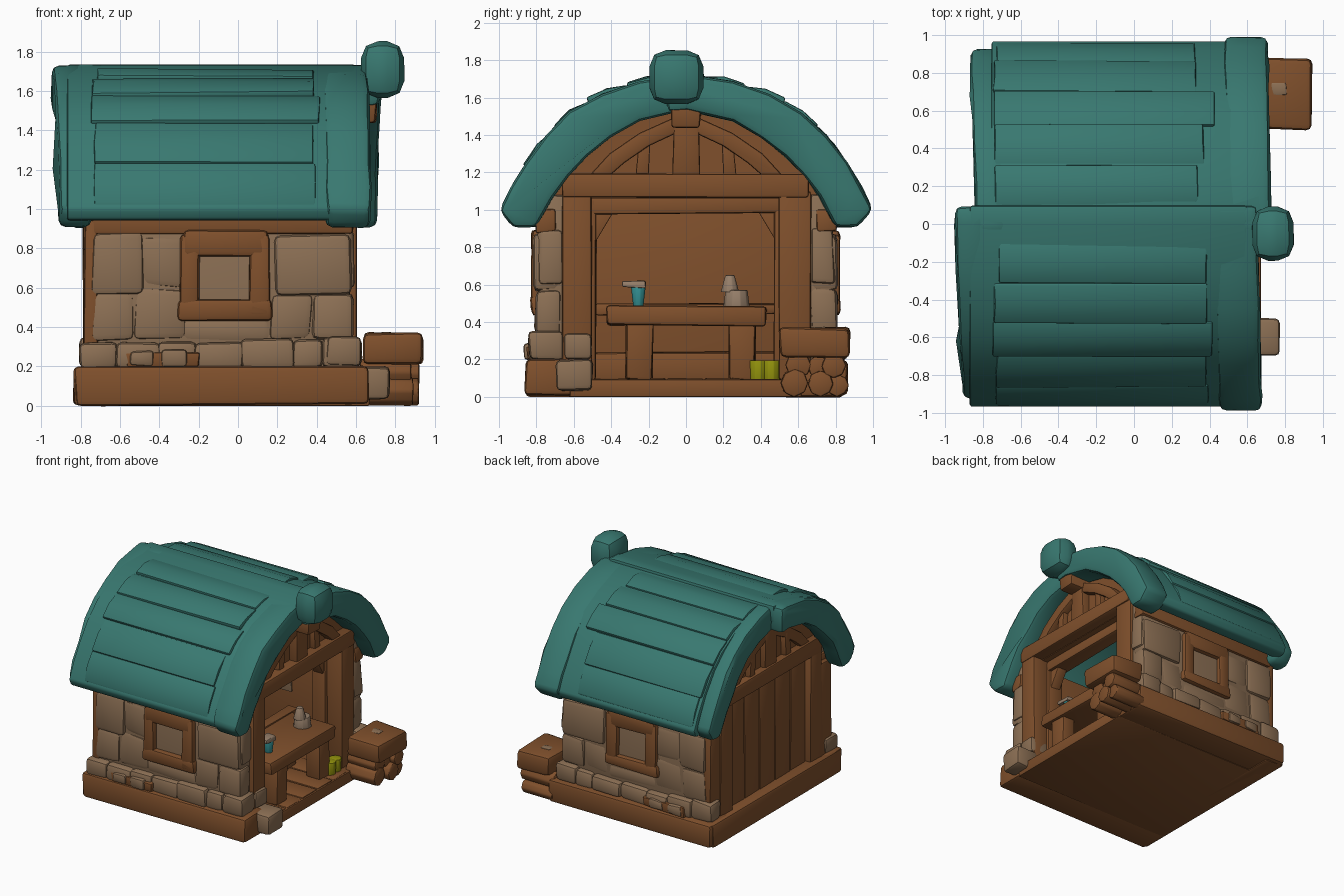
import bpy, bmesh, math, random
from mathutils import Vector
random.seed(4)


def material(name, rgb):
    m = bpy.data.materials.new(name)
    m.diffuse_color = (*rgb, 1)
    return m


TEAL = material("teal roof", (0.040, 0.188, 0.162))
WOOD = material("brown wood", (0.215, 0.080, 0.025))
STONE = material("tan stone", (0.265, 0.162, 0.090))
GREEN = material("olive green", (0.30, 0.30, 0.004))
CYAN = material("cyan cup", (0.035, 0.29, 0.30))
CLAY = material("pale clay", (0.31, 0.215, 0.145))


def finish(name, bm, mat, bevel, jitter=0.0, segments=2):
    for v in bm.verts:
        v.co += Vector([random.uniform(-jitter, jitter) for _ in range(3)])
    bmesh.ops.recalc_face_normals(bm, faces=bm.faces)
    if bevel:
        edges = [e for e in bm.edges if e.calc_face_angle(0) > 0.6]
        bmesh.ops.bevel(bm, geom=edges, offset=bevel, segments=segments,
                        profile=0.5, affect='EDGES', clamp_overlap=True)
    me = bpy.data.meshes.new(name)
    bm.to_mesh(me)
    bm.free()
    me.materials.append(mat)
    ob = bpy.data.objects.new(name, me)
    bpy.context.collection.objects.link(ob)
    return ob


def box(name, x, y, z, mat, bevel=0.015, jitter=0.008, segments=2):
    """Hand-cut block from (min, max) pairs."""
    bm = bmesh.new()
    bmesh.ops.create_cube(bm, size=1)
    for v in bm.verts:
        v.co = [(a + b) / 2 + c * abs(b - a) for (a, b), c in zip((x, y, z), v.co)]
    return finish(name, bm, mat, bevel, jitter, segments)


def prism(name, pts, x0, x1, mat, bevel=0.015, jitter=0.0, skew=0.0):
    """Profile in (y, z) extruded along x; skew slides x with distance from the ridge."""
    bm = bmesh.new()
    a = [bm.verts.new((x0 + skew * abs(y), y, z)) for y, z in pts]
    b = [bm.verts.new((x1 + skew * abs(y), y, z)) for y, z in pts]
    bm.faces.new(a)
    bm.faces.new(b[::-1])
    for i in range(len(a)):
        j = (i + 1) % len(a)
        bm.faces.new((a[i], b[i], b[j], a[j]))
    return finish(name, bm, mat, bevel, jitter)


def cone(name, x, y, z0, z1, r0, r1, mat):
    bm = bmesh.new()
    bmesh.ops.create_cone(bm, cap_ends=True, segments=10, radius1=r0, radius2=r1, depth=z1 - z0)
    bmesh.ops.translate(bm, verts=bm.verts, vec=(x, y, (z0 + z1) / 2))
    return finish(name, bm, mat, 0.004)


def flip(pts, s, k=1.0):
    return [(y * s * k, z) for y, z in pts]


# Base
box("floor", (-0.80, 0.67), (-0.62, 0.62), (0, 0.09), WOOD, 0.01, 0.003)
box("back_sill", (-0.84, -0.66), (-0.84, 0.84), (0, 0.20), WOOD, 0.02)
for i in range(5):
    box("floor_board", (-0.66, 0.66), (-0.5 + i * 0.2, -0.31 + i * 0.2), (0.07, 0.098), WOOD, 0.008, 0.003)

for s, side in ((-1, "front"), (1, "back")):
    def sbox(name, x, y, z, mat, **k):
        return box(side + "_" + name, x, (y[0] * s, y[1] * s), z, mat, **k)

    # Side sill and stone wall
    sbox("sill", (-0.83, 0.66), (0.60, 0.86), (0.005, 0.20), WOOD, bevel=0.025)
    sbox("wall", (-0.72, 0.57), (0.64, 0.785), (0.18, 1.08), STONE, bevel=0.02, jitter=0.003)
    sbox("wall_lining", (-0.70, 0.50), (0.62, 0.66), (0.10, 1.08), WOOD)
    sbox("inner_pane", (-0.20, 0.06), (0.61, 0.63), (0.54, 0.76), STONE, bevel=0.003)
    # Footing stones
    xs = [-0.80, -0.62, -0.40, -0.22, 0.02, 0.28, 0.43, 0.605]
    for a, b in zip(xs, xs[1:]):
        out = 0.845 + random.uniform(-0.02, 0.005)
        top = 0.335 + random.uniform(-0.025, 0.015)
        sbox("footing_stone", (a - 0.006, b + 0.006), (0.68, out), (0.19, top), STONE, bevel=0.03)
    # Small bricks in a wooden strip
    sbox("brick_backing", (-0.57, -0.20), (0.78, 0.852), (0.195, 0.27), WOOD, bevel=0.01)
    for x in (-0.55, -0.385):
        sbox("loose_brick", (x, x + 0.12), (0.78, 0.863), (0.20, 0.28), STONE, bevel=0.02)
    # Wall stones
    for x0, x1, z0, z1, out in ((-0.745, -0.49, 0.57, 0.885, 0.81), (-0.74, -0.52, 0.33, 0.58, 0.80),
                                (-0.53, -0.26, 0.34, 0.60, 0.795), (-0.50, -0.27, 0.60, 0.86, 0.79),
                                (0.18, 0.57, 0.56, 0.87, 0.81), (0.16, 0.38, 0.33, 0.57, 0.795),
                                (0.37, 0.585, 0.33, 0.58, 0.81), (0.535, 0.59, 0.60, 0.90, 0.79),
                                (-0.30, 0.17, 0.32, 0.45, 0.795)):
        sbox("wall_stone", (x0, x1), (0.66, out), (z0, z1), STONE, bevel=0.035, jitter=0.012)
    # Corner post and wall plate
    sbox("back_corner_post", (-0.78, -0.71), (0.62, 0.79), (0.18, 0.95), WOOD)
    sbox("wall_plate", (-0.74, 0.585), (0.70, 0.80), (0.88, 1.00), WOOD)
    # Window frame around the pane
    sbox("window_sill", (-0.31, 0.175), (0.74, 0.83), (0.435, 0.535), WOOD, bevel=0.025)
    sbox("window_head", (-0.28, 0.15), (0.74, 0.825), (0.76, 0.89), WOOD, bevel=0.025)
    sbox("window_jamb", (-0.295, -0.195), (0.74, 0.825), (0.46, 0.87), WOOD, bevel=0.02)
    sbox("window_jamb", (0.06, 0.16), (0.74, 0.825), (0.46, 0.87), WOOD, bevel=0.02)
    # End posts, inner frame and corner brace
    sbox("entry_post", (0.44, 0.60), (0.50, 0.665), (0.09, 1.10), WOOD)
    sbox("rear_post", (-0.785, -0.66), (0.50, 0.665), (0.15, 1.10), WOOD)
    sbox("inner_post", (0.34, 0.47), (0.475, 0.55), (0.09, 1.06), WOOD)
    prism(side + "_corner_brace", flip([(0.50, 0.80), (0.50, 1.0), (0.38, 1.0), (0.47, 0.85)], s),
          0.36, 0.45, WOOD, 0.006)
    # Gable struts on both ends
    strut = [(0.52, 1.18), (0.41, 1.30), (0.25, 1.41), (0.05, 1.50),
             (0.05, 1.41), (0.20, 1.34), (0.33, 1.25), (0.41, 1.18)]
    for x0, x1 in ((0.48, 0.585), (-0.775, -0.68)):
        prism(side + "_gable_strut", flip(strut, s), x0, x1, WOOD, 0.012)
        prism(side + "_gable_stud", flip([(0.20, 1.18), (0.27, 1.18), (0.25, 1.38), (0.19, 1.38)], s),
              x0, x1 - 0.02, WOOD, 0.008)

# End walls: tie beams, king posts, gable panels
gable = [(-0.74, 1.06), (0.74, 1.06), (0.66, 1.22), (0.50, 1.39), (0.25, 1.53), (0, 1.58),
         (-0.25, 1.53), (-0.50, 1.39), (-0.66, 1.22)]
for end, x0, x1, p0, p1 in (("entry", 0.44, 0.61, 0.47, 0.52), ("rear", -0.79, -0.66, -0.73, -0.67)):
    box(end + "_tie_beam", (x0, x1), (-0.66, 0.66), (1.06, 1.19), WOOD)
    box(end + "_king_post", (x0 + 0.01, x1 - 0.015), (-0.07, 0.07), (1.17, 1.54), WOOD)
    prism(end + "_gable_panel", gable, p0, p1, WOOD, 0)
box("ridge_beam_end", (-0.70, 0.70), (-0.08, 0.08), (1.44, 1.56), WOOD)
box("inner_lintel", (0.34, 0.47), (-0.52, 0.52), (0.98, 1.07), WOOD)
box("rear_wall", (-0.73, -0.67), (-0.62, 0.62), (0.05, 1.10), WOOD, 0.005, 0)
box("rear_skirting", (-0.68, -0.62), (-0.55, 0.55), (0.09, 0.24), WOOD)
for i in range(5):
    y = -0.5 + i / 5
    box("rear_plank", (-0.745, -0.71), (y + 0.002, y + 0.198), (0.19, 1.07), WOOD, 0.006, 0.004)

# Roof: two overlapping halves, each with shell, thick rims and stepped planks
outer = [(0.995, 1.00), (0.94, 1.12), (0.86, 1.25), (0.75, 1.40), (0.62, 1.52), (0.45, 1.615), (0.25, 1.685), (0, 1.73)]
rim_in = [(0, 1.53), (0.25, 1.475), (0.40, 1.39), (0.53, 1.29), (0.63, 1.18), (0.71, 1.07), (0.80, 0.905), (0.92, 0.91)]
shell_in = [(0, 1.61), (0.25, 1.57), (0.42, 1.50), (0.57, 1.41), (0.68, 1.30), (0.78, 1.17), (0.88, 0.94), (0.97, 0.945)]
steps = [(0.96, 1.02), (0.86, 1.235), (0.70, 1.44), (0.52, 1.575), (0.31, 1.66), (0.09, 1.705)]
lifts = (0.004, 0.010, 0.016, 0.022, 0.018)
for s, side, xa, xb, ka, kb in ((-1, "front", -0.95, 0.65, 0.045, 0.03), (1, "back", -0.835, 0.725, -0.035, -0.02)):
    lap = [(-0.10, 1.735 if s < 0 else 1.70)]
    prism(side + "_roof_shell", flip(outer + lap + [(-0.10, 1.60)] + shell_in, s, 0.975),
          xa + 0.08, xb - 0.05, TEAL, 0.015)
    rim = outer + lap + [(-0.10, 1.52)] + rim_in
    prism(side + "_roof_rim_left", flip(rim, s, 0.94), xa, xa + 0.17, TEAL, 0.035, 0.006, ka)
    prism(side + "_roof_rim_right", flip(rim, s), xb - 0.23, xb, TEAL, 0.035, 0.006, kb)
    for (y0, z0), (y1, z1), lift in zip(steps, steps[1:], lifts):
        n = Vector((z1 - z0, y0 - y1)).normalized()
        mid = ((y0 + y1) / 2, (z0 + z1) / 2)
        prof = [(y0 - n.x * 0.03, z0 - n.y * 0.03), (y0 + n.x * lift, z0 + n.y * lift),
                (mid[0] + n.x * (lift + 0.012), mid[1] + n.y * (lift + 0.012)),
                (y1 + n.x * 0.004, z1 + n.y * 0.004), (y1 - n.x * 0.03, z1 - n.y * 0.03)]
        prism(side + "_roof_plank", flip(prof, s), -0.73 + random.uniform(-0.02, 0.02),
              0.38 + random.uniform(-0.06, 0.05), TEAL, 0.01, 0.006)
box("ridge_knob", (0.625, 0.845), (-0.195, 0.095), (1.565, 1.855), TEAL, 0.085, 0.004, 2)

# Corner stones beside the entrance
box("entry_corner_stone", (0.58, 0.77), (-0.69, -0.50), (0.035, 0.20), STONE, 0.025)
box("entry_upper_stone", (0.45, 0.625), (-0.65, -0.50), (0.20, 0.34), STONE, 0.025)
box("entry_outer_stone", (0.45, 0.62), (-0.84, -0.66), (0.20, 0.35), STONE, 0.025)

# Counter and goods
box("counter_top", (0.14, 0.60), (-0.43, 0.43), (0.38, 0.49), WOOD, 0.02)
box("counter_shelf_edge", (0.12, 0.20), (-0.49, 0.49), (0.44, 0.50), WOOD)
for y in (-0.25, 0.30):
    for x in (0.22, 0.52):
        box("counter_leg", (x - 0.06, x + 0.06), (y - 0.07, y + 0.07), (0.09, 0.40), WOOD)
cone("cup", 0.46, -0.255, 0.485, 0.59, 0.028, 0.04, CYAN)
box("cup_cloth", (0.42, 0.50), (-0.34, -0.22), (0.585, 0.62), CLAY, 0.01)
cone("jug_body", 0.40, 0.27, 0.485, 0.57, 0.07, 0.06, CLAY)
cone("jug_neck", 0.40, 0.235, 0.56, 0.65, 0.05, 0.025, CLAY)
for y in (0.385, 0.455):
    cone("green_pot", 0.57, y, 0.09, 0.195, 0.045, 0.048, GREEN)

# Trough on a pile of logs by the entrance
for y, z, r, x1 in ((0.58, 0.075, 0.075, 0.89), (0.72, 0.07, 0.07, 0.92), (0.81, 0.06, 0.06, 0.90),
                    (0.60, 0.17, 0.07, 0.88), (0.71, 0.16, 0.06, 0.88), (0.79, 0.165, 0.065, 0.92)):
    ring = [(y + r * math.cos(t * math.pi / 4), z + r * math.sin(t * math.pi / 4)) for t in range(8)]
    prism("log", ring, 0.62, x1, WOOD, 0.012, 0.003)
box("trough", (0.64, 0.945), (0.50, 0.88), (0.215, 0.37), WOOD, 0.03, 0.010)
box("trough_stone", (0.73, 0.81), (0.68, 0.75), (0.34, 0.375), STONE, 0.01)

# Soft shading with crisp edges
bpy.ops.object.select_all(action='SELECT')
bpy.context.view_layer.objects.active = bpy.data.objects["floor"]
bpy.ops.object.shade_smooth_by_angle(angle=math.radians(35))
